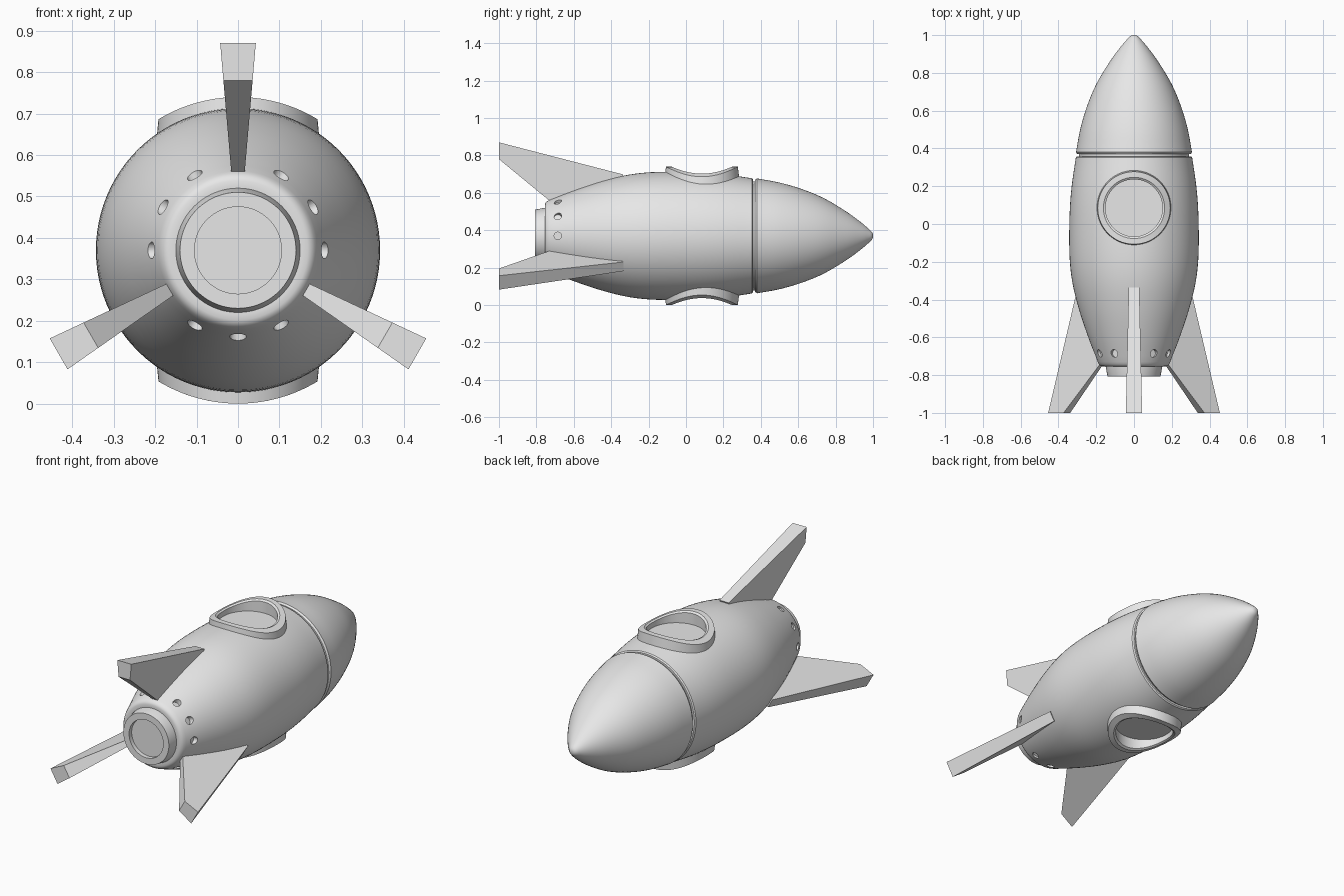
import bpy, bmesh, math
from mathutils import Matrix, Vector

cube = bpy.data.objects.get("Cube")
if cube:
    bpy.data.objects.remove(cube, do_unlink=True)

AXIS_Z = 0.37     # height of the rocket's long axis
SEGS = 96
WINDOW_Y = 0.085

grey = bpy.data.materials.new("plain_grey")
grey.use_nodes = True
grey.diffuse_color = (0.8, 0.8, 0.8, 1)
grey.node_tree.nodes["Principled BSDF"].inputs["Base Color"].default_value = (0.8, 0.8, 0.8, 1)


def add_object(name, bm):
    bmesh.ops.recalc_face_normals(bm, faces=bm.faces)
    mesh = bpy.data.meshes.new(name)
    bm.to_mesh(mesh)
    bm.free()
    mesh.materials.append(grey)
    obj = bpy.data.objects.new(name, mesh)
    obj.location.z = AXIS_Z
    bpy.context.collection.objects.link(obj)
    return obj


def smooth(obj, degrees=30):
    bpy.ops.object.select_all(action='DESELECT')
    obj.select_set(True)
    bpy.context.view_layer.objects.active = obj
    bpy.ops.object.shade_smooth_by_angle(angle=math.radians(degrees))


def curve_through(points, steps=4):
    """Catmull-Rom curve through (y, radius) points."""
    p = [Vector(q) for q in points]
    p = [2 * p[0] - p[1]] + p + [2 * p[-1] - p[-2]]
    out = []
    for a, b, c, d in zip(p, p[1:], p[2:], p[3:]):
        for i in range(steps):
            t = i / steps
            out.append(0.5 * (2 * b + (c - a) * t + (2 * a - 5 * b + 4 * c - d) * t * t
                              + (3 * b - a - 3 * c + d) * t ** 3))
    return out + [p[-2]]


def lathe(name, profile):
    """Closed solid of revolution about the y axis."""
    bm = bmesh.new()
    rings = []
    for y, r in profile:
        rings.append([bm.verts.new((r * math.cos(a), y, r * math.sin(a)))
                      for a in (2 * math.pi * i / SEGS for i in range(SEGS))])
    for low, high in zip(rings, rings[1:]):
        for i in range(SEGS):
            j = (i + 1) % SEGS
            bm.faces.new((low[i], low[j], high[j], high[i]))
    bm.faces.new(rings[0])
    bm.faces.new(rings[-1])
    return add_object(name, bm)


# Hull, with a rounded tail edge and a narrow neck under the nose
tail = [(-0.755, 0.155), (-0.755, 0.168), (-0.751, 0.178), (-0.742, 0.186)]
side = curve_through([(-0.73, 0.192), (-0.6, 0.242), (-0.45, 0.292), (-0.3, 0.328), (-0.15, 0.342),
                      (0.05, 0.341), (0.2, 0.33), (0.352, 0.308)])
hull = lathe("hull", tail + [tuple(v) for v in side] + [(0.358, 0.302), (0.358, 0.292), (0.39, 0.292)])

# Cutter for the two window wells and the ring of small vents
bm = bmesh.new()
for turn in (0, math.pi):
    place = Matrix.Rotation(turn, 4, 'Y') @ Matrix.Translation((0, WINDOW_Y, 0.4))
    bmesh.ops.create_cone(bm, cap_ends=True, segments=64, radius1=0.153, radius2=0.153,
                          depth=0.2, matrix=place)
for k in range(12):
    if k % 4 == 3:
        continue      # a fin sits here
    place = (Matrix.Rotation(math.radians(90 - 30 * k), 4, 'Y')
             @ Matrix.Translation((0, -0.685, 0.242)))
    bmesh.ops.create_cone(bm, cap_ends=True, segments=24, radius1=0.02, radius2=0.02,
                          depth=0.1, matrix=place)
cutter = add_object("well_cutter", bm)
cutter.hide_render = True

cut = hull.modifiers.new("wells", 'BOOLEAN')
cut.operation = 'DIFFERENCE'
cut.solver = 'EXACT'
cut.object = cutter
bpy.context.view_layer.objects.active = hull
bpy.ops.object.modifier_apply(modifier=cut.name)
bpy.data.objects.remove(cutter, do_unlink=True)
smooth(hull)

# Nose cone
nose_side = curve_through([(0.38, 0.307), (0.5, 0.285), (0.62, 0.25), (0.74, 0.2),
                           (0.86, 0.128), (0.94, 0.069), (0.985, 0.03)])
nose = lathe("nose_cone", [(0.37, 0.28), (0.37, 0.3)] + [tuple(v) for v in nose_side]
             + [(0.994, 0.021), (0.999, 0.011), (1.0, 0.004)])
smooth(nose)

# Exhaust nozzle with a recessed end
nozzle = lathe("nozzle", [(-0.7, 0.15), (-0.755, 0.15), (-0.808, 0.14), (-0.808, 0.105),
                          (-0.785, 0.105)])
smooth(nozzle)

# Window frames, bent to follow the hull: (distance from window centre, bend radius)
section = [(0.199, 0.315), (0.192, 0.37), (0.162, 0.37), (0.151, 0.362)]
for name, turn in (("top_window_frame", 0), ("bottom_window_frame", math.pi)):
    bm = bmesh.new()
    rings = []
    for d, bend in section + [(0.151, None)]:
        ring = []
        for i in range(SEGS):
            a = 2 * math.pi * i / SEGS
            x, y = d * math.cos(a), d * math.sin(a)
            z = math.sqrt(bend * bend - x * x) if bend else 0.295
            ring.append(bm.verts.new((x, y + WINDOW_Y, z)))
        rings.append(ring)
    for low, high in zip(rings, rings[1:] + rings[:1]):
        for i in range(SEGS):
            j = (i + 1) % SEGS
            bm.faces.new((low[i], low[j], high[j], high[i]))
    bm.transform(Matrix.Rotation(turn, 4, 'Y'))
    smooth(add_object(name, bm))

# Three fins, thicker further from the axis: outline as (y, distance from axis)
outline = [(-0.335, 0.328), (-1.0, 0.5), (-1.0, 0.41), (-0.73, 0.188), (-0.4, 0.188)]
for name, degrees in (("top_fin", 0), ("left_fin", 120), ("right_fin", -120)):
    bm = bmesh.new()
    sides = [[bm.verts.new((s * 0.086 * r, y, r)) for y, r in outline] for s in (-1, 1)]
    for loop in sides:
        bm.faces.new(loop)
    for i in range(len(outline)):
        j = (i + 1) % len(outline)
        bm.faces.new((sides[0][i], sides[0][j], sides[1][j], sides[1][i]))
    bm.transform(Matrix.Rotation(math.radians(degrees), 4, 'Y'))
    add_object(name, bm)
